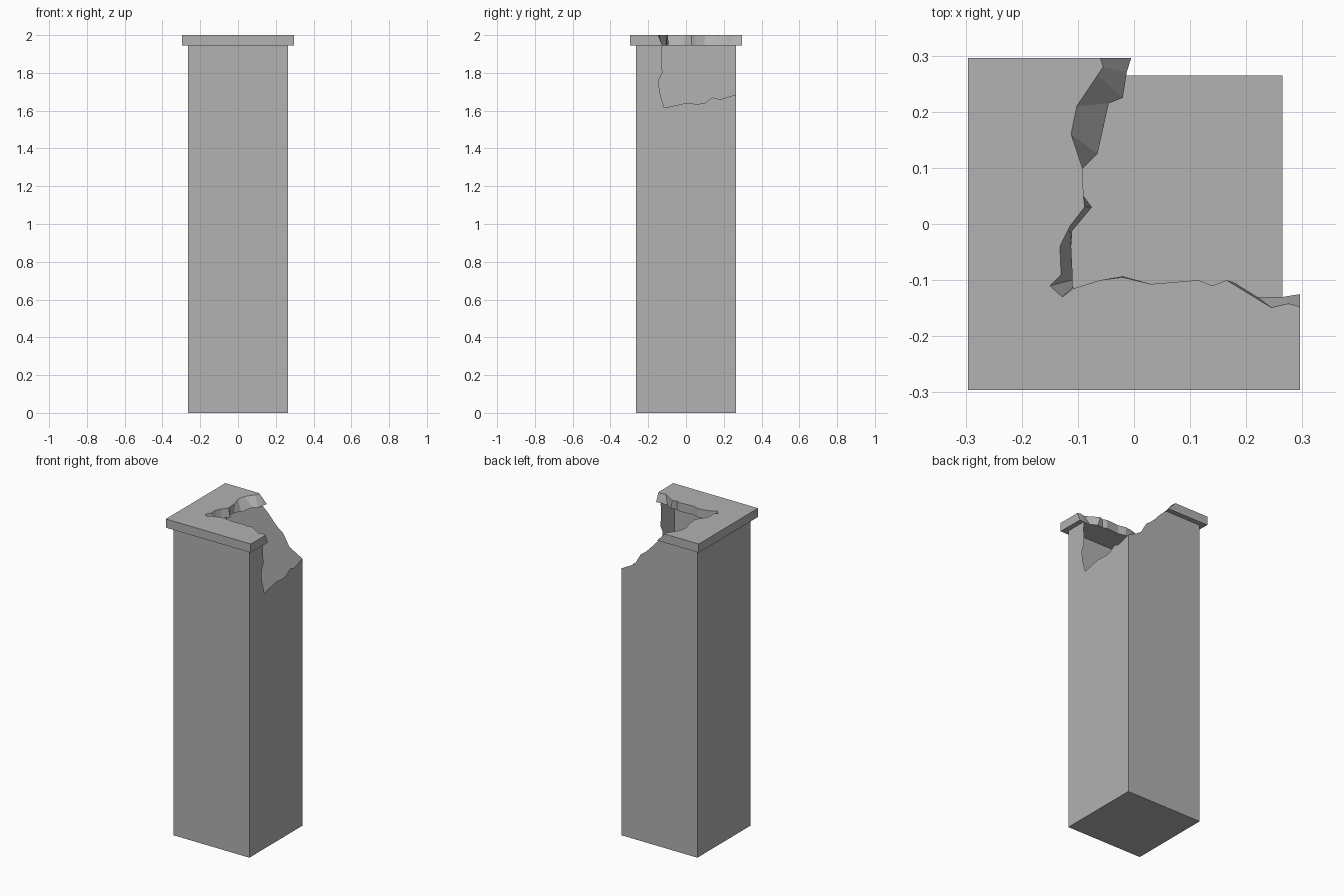
import bpy
import bmesh

# Start clean
default_cube = bpy.data.objects.get("Cube")
if default_cube:
    bpy.data.objects.remove(default_cube, do_unlink=True)

# One plain stone colour
stone = bpy.data.materials.new("grey_stone")
stone.use_nodes = True
stone_colour = (0.445, 0.445, 0.445, 1)
stone.diffuse_color = stone_colour
stone.node_tree.nodes["Principled BSDF"].inputs["Base Color"].default_value = stone_colour

HEIGHT = 2
CAP_BASE = 1.945
SHAFT = 0.265
CAP = 0.296


def add_face(bm, points):
    """Add one flat polygon from a list of positions."""
    return bm.faces.new([bm.verts.new(point) for point in points])


def finish(bm, name, recalculate=False):
    """Weld the seams and turn the mesh into a flat shaded object."""
    bmesh.ops.remove_doubles(bm, verts=bm.verts, dist=0.0005)
    if recalculate:
        bmesh.ops.recalc_face_normals(bm, faces=bm.faces)
    mesh = bpy.data.meshes.new(name)
    bm.to_mesh(mesh)
    bm.free()
    mesh.materials.append(stone)
    obj = bpy.data.objects.new(name, mesh)
    bpy.context.scene.collection.objects.link(obj)
    return obj


# Broken upper edges of two shaft walls: (distance along wall, height)
right_break = [
    (SHAFT, 1.685), (0.18, 1.66), (0.14, 1.67), (0.1, 1.64), (0.06, 1.635),
    (0, 1.64), (-0.115, 1.615), (-0.14, 1.7), (-0.145, 1.76),
    (-0.125, 1.8), (-0.13, 1.9), (-0.125, CAP_BASE),
]
back_break = [
    (-0.015, CAP_BASE), (0.03, 1.905), (0.06, 1.87), (0.1, 1.83),
    (0.13, 1.81), (0.17, 1.74), (0.2, 1.72), (SHAFT, 1.685),
]

# Hollow shaft made of thin walls and a floor
shaft = bmesh.new()
whole_wall = [(-SHAFT, 0), (SHAFT, 0), (SHAFT, CAP_BASE), (-SHAFT, CAP_BASE)]
right_wall = whole_wall[:2] + right_break + whole_wall[3:]
back_wall = whole_wall[:2] + back_break[::-1] + whole_wall[3:]
add_face(shaft, [(along, -SHAFT, z) for along, z in whole_wall])
add_face(shaft, [(-SHAFT, along, z) for along, z in reversed(whole_wall)])
add_face(shaft, [(SHAFT, along, z) for along, z in right_wall])
add_face(shaft, [(along, SHAFT, z) for along, z in reversed(back_wall)])
add_face(shaft, [(-SHAFT, -SHAFT, 0), (-SHAFT, SHAFT, 0),
                 (SHAFT, SHAFT, 0), (SHAFT, -SHAFT, 0)])
finish(shaft, "hollow_shaft")

# Cap fracture: (upper x, upper y, lower x, lower y)
cap_break = [
    (CAP, -0.148, CAP, -0.125), (0.275, -0.142, SHAFT, -0.13),
    (0.245, -0.149, 0.22, -0.13), (0.165, -0.1, 0.18, -0.105),
    (0.14, -0.11, 0.14, -0.11), (0.115, -0.1, 0.115, -0.1),
    (0.03, -0.107, 0.03, -0.107), (-0.02, -0.095, -0.02, -0.093),
    (-0.06, -0.1, -0.06, -0.1), (-0.108, -0.115, -0.105, -0.114),
    (-0.128, -0.13, -0.109, -0.113), (-0.15, -0.11, -0.11, -0.1),
    (-0.13, -0.09, -0.11, -0.08), (-0.132, -0.04, -0.112, -0.04),
    (-0.115, -0.005, -0.11, -0.012), (-0.088, 0.03, -0.075, 0.03),
    (-0.09, 0.05, -0.09, 0.05), (-0.092, 0.1, -0.092, 0.098),
    (-0.112, 0.16, -0.065, 0.125), (-0.102, 0.21, -0.045, 0.215),
    (-0.065, SHAFT, -0.02, 0.225), (-0.055, 0.28, -0.013, 0.27),
    (-0.06, CAP, -0.005, CAP),
]

# Overhanging cap slab with its corner snapped off
cap = bmesh.new()
front_corners = [(-CAP, -CAP), (CAP, -CAP)]
back_corner = [(-CAP, CAP)]
upper_outline = front_corners + [row[:2] for row in cap_break] + back_corner
lower_outline = front_corners + [row[2:] for row in cap_break] + back_corner
upper = [cap.verts.new((x, y, HEIGHT)) for x, y in upper_outline]
lower = [cap.verts.new((x, y, CAP_BASE)) for x, y in lower_outline]
cap.faces.new(upper)
cap.faces.new(lower[::-1])
for i in range(len(upper)):
    j = (i + 1) % len(upper)
    cap.faces.new((lower[i], lower[j], upper[j], upper[i]))
finish(cap, "broken_cap", recalculate=True)
